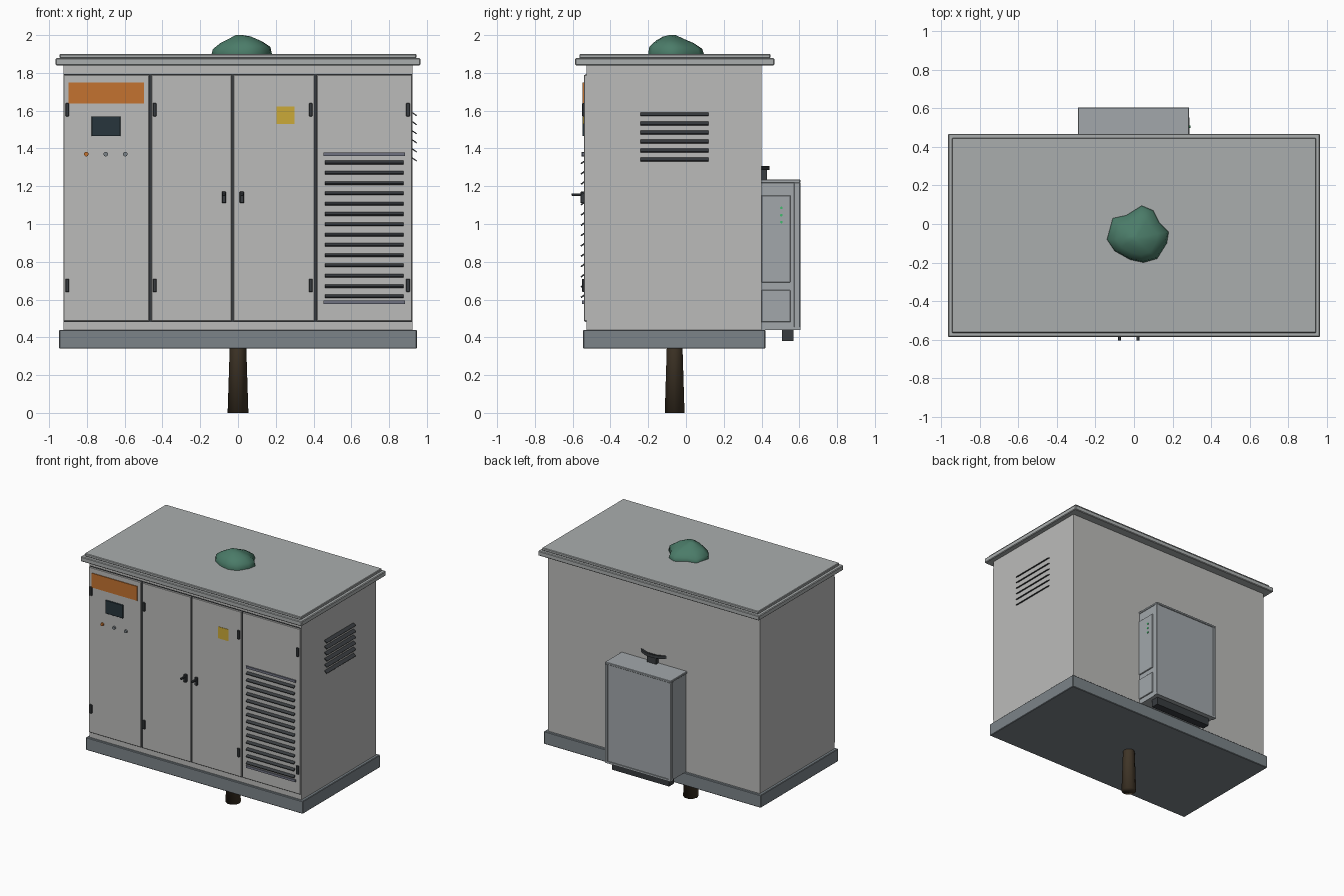
import bpy, bmesh, math
from mathutils import Matrix, Vector

if "Cube" in bpy.data.objects:
    bpy.data.objects.remove(bpy.data.objects["Cube"])

mats = {}
COLORS = {
    "light_grey": (0.50, 0.50, 0.49), "slate": (0.20, 0.23, 0.25), "roof_grey": (0.40, 0.42, 0.42),
    "unit_grey": (0.36, 0.39, 0.41), "dark": (0.04, 0.045, 0.05), "screen": (0.02, 0.035, 0.045),
    "orange": (0.55, 0.17, 0.03), "yellow": (0.60, 0.40, 0.04), "green_led": (0.05, 0.5, 0.15),
    "bark": (0.05, 0.035, 0.02), "leaf": (0.07, 0.20, 0.14), "frame": (0.16, 0.17, 0.22),
}


def finish(name, bm, color, smooth=False):
    bmesh.ops.recalc_face_normals(bm, faces=bm.faces)
    me = bpy.data.meshes.new(name)
    bm.to_mesh(me)
    bm.free()
    ob = bpy.data.objects.new(name, me)
    bpy.context.collection.objects.link(ob)
    if color not in mats:
        mats[color] = bpy.data.materials.new(color)
        mats[color].diffuse_color = (*COLORS[color], 1)
    me.materials.append(mats[color])
    for p in me.polygons:
        p.use_smooth = smooth
    return ob


def box(name, x, y, z, color, bevel=0.0, rot=None):
    """Box from (min, max) ranges, optionally rotated about its centre."""
    bm = bmesh.new()
    c = Vector(((x[0] + x[1]) / 2, (y[0] + y[1]) / 2, (z[0] + z[1]) / 2))
    m = Matrix.Translation(c)
    if rot:
        m = m @ Matrix.Rotation(rot[0], 4, rot[1])
    m = m @ Matrix.Diagonal((x[1] - x[0], y[1] - y[0], z[1] - z[0], 1))
    bmesh.ops.create_cube(bm, size=1, matrix=m)
    ob = finish(name, bm, color)
    if bevel:
        mod = ob.modifiers.new("bevel", "BEVEL")
        mod.width, mod.segments = bevel, 1
    return ob


def disc(name, c, r, depth, axis, color):
    bm = bmesh.new()
    m = Matrix.Translation(c) @ Matrix.Rotation(math.pi / 2, 4, axis)
    bmesh.ops.create_cone(bm, cap_ends=True, segments=16, radius1=r, radius2=r, depth=depth, matrix=m)
    return finish(name, bm, color)


def loft(name, rings, color):
    """Skin a list of equal-length point rings and cap both ends."""
    bm = bmesh.new()
    vs = [[bm.verts.new(p) for p in ring] for ring in rings]
    n = len(vs[0])
    for a, b in zip(vs, vs[1:]):
        for i in range(n):
            bm.faces.new((a[i], a[(i + 1) % n], b[(i + 1) % n], b[i]))
    bm.faces.new(vs[0])
    bm.faces.new(vs[-1])
    return finish(name, bm, color, True)


# Cabinet shell, plinth and two-step roof
box("cabinet_body", (-0.925, 0.925), (-0.528, 0.40), (0.44, 1.84), "light_grey")
box("plinth", (-0.947, 0.947), (-0.545, 0.42), (0.34, 0.44), "slate", 0.004)
box("roof_lip", (-0.965, 0.965), (-0.587, 0.468), (1.84, 1.878), "roof_grey", 0.005)
box("roof_top", (-0.944, 0.944), (-0.565, 0.447), (1.878, 1.90), "roof_grey", 0.004)

# Doors with dark gaps between them
box("door_gap_backing", (-0.92, 0.92), (-0.531, -0.52), (0.48, 1.795), "dark")
for i, (a, b) in enumerate([(-0.925, -0.47), (-0.459, -0.034), (-0.024, 0.406), (0.417, 0.922)]):
    box(f"door_{i + 1}", (a, b), (-0.541, -0.52), (0.485, 1.79), "light_grey", 0.003)

# Hinges
for i, x in enumerate((-0.904, -0.441, 0.385, 0.90)):
    for z in (0.675, 1.605):
        box(f"hinge_{i + 1}", (x - 0.01, x + 0.01), (-0.55, -0.53), (z - 0.035, z + 0.035), "dark", 0.003)

# Door handles
for x in (-0.075, 0.02):
    box("handle_plate", (x - 0.011, x + 0.011), (-0.558, -0.535), (1.11, 1.172), "dark", 0.003)
    box("handle_lever", (x - 0.008, x + 0.008), (-0.605, -0.55), (1.149, 1.162), "dark", 0.002)

# Control panel, sign and label
box("orange_sign", (-0.897, -0.498), (-0.547, -0.535), (1.637, 1.75), "orange")
box("display_screen", (-0.775, -0.622), (-0.549, -0.535), (1.465, 1.57), "screen", 0.002)
box("yellow_label", (0.205, 0.298), (-0.544, -0.535), (1.53, 1.622), "yellow")
for x, col in ((-0.803, "orange"), (-0.70, "slate"), (-0.597, "slate")):
    disc("panel_button", (x, -0.544, 1.37), 0.012, 0.018, "X", col)

# Front louvre: frame rails and slats tipped downwards
for z in (0.585, 1.37):
    box("louvre_rail", (0.453, 0.884), (-0.55, -0.535), (z - 0.009, z + 0.009), "frame")
for i in range(14):
    z = 1.328 - i * 0.0545
    box("louvre_slat", (0.46, 0.877), (-0.559, -0.529), (z - 0.004, z + 0.004), "dark",
        rot=(math.radians(35), "X"))

# Right side vent slats
for i in range(6):
    z = 1.583 - i * 0.048
    box("side_vent_slat", (0.915, 0.949), (-0.242, 0.12), (z - 0.003, z + 0.003), "dark",
        rot=(math.radians(35), "Y"))

# Rear cooling unit: case, lid, framed back panel, foot
box("unit_case", (-0.28, 0.28), (0.39, 0.572), (0.44, 1.225), "unit_grey")
box("unit_lid", (-0.29, 0.285), (0.39, 0.605), (1.218, 1.235), "unit_grey", 0.003)
box("unit_back_panel", (-0.275, 0.27), (0.56, 0.598), (0.45, 1.22), "unit_grey")
for a, b in ((-0.29, -0.268), (0.263, 0.285)):
    box("unit_back_post", (a, b), (0.572, 0.605), (0.44, 1.22), "unit_grey", 0.003)
box("unit_back_sill", (-0.29, 0.285), (0.572, 0.605), (0.44, 0.455), "unit_grey")
box("unit_foot", (-0.25, 0.25), (0.508, 0.568), (0.38, 0.445), "dark")

# Service panels and status lights on the unit's right side
box("unit_upper_panel", (0.27, 0.288), (0.40, 0.553), (0.69, 1.152), "unit_grey", 0.003)
box("unit_lower_panel", (0.27, 0.288), (0.40, 0.553), (0.48, 0.65), "unit_grey", 0.003)
for z in (1.01, 1.047, 1.085):
    disc("status_light", (0.288, 0.505, z), 0.007, 0.012, "Y", "green_led")

# Carry handle on top of the unit: post and bowed bar
box("unit_handle_post", (-0.04, 0.04), (0.40, 0.43), (1.23, 1.295), "dark")
arc = []
for i in range(9):
    t = i / 4 - 1
    x, y = 0.11 * t, 0.443 - 0.04 * t * t
    arc.append([(x, y - 0.015, 1.285), (x, y, 1.285), (x, y, 1.308), (x, y - 0.015, 1.308)])
bar = loft("unit_handle_bar", arc, "dark")
for p in bar.data.polygons:
    p.use_smooth = False

# Tree trunk rising through the cabinet
rings = []
for z, r in ((0, 0.055), (0.34, 0.044), (1.0, 0.035), (1.8, 0.025)):
    rings.append([(r * math.cos(k * math.tau / 10), -0.06 + r * math.sin(k * math.tau / 10), z) for k in range(10)])
loft("tree_trunk", rings, "bark")

# Leafy crown poking through the roof, lofted from one outline
outline = [(0.04, 0.095), (0.10, 0.07), (0.13, 0.01), (0.18, -0.04), (0.17, -0.10), (0.12, -0.18), (0.05, -0.20),
           (-0.02, -0.185), (-0.10, -0.14), (-0.14, -0.08), (-0.11, 0.03), (-0.04, 0.045)]
cx, cy = 0.005, -0.075
crown = []
for z, s in ((1.72, 0.4), (1.80, 0.85), (1.90, 1.0), (1.932, 0.95), (1.963, 0.68), (1.985, 0.38), (2.0, 0.12)):
    lift = 0.012 if 1.92 < z < 1.99 else 0
    crown.append([(cx + (x - cx) * s, cy + (y - cy) * s, z + lift * (x - y - 0.08) / 0.3) for x, y in outline])
loft("tree_crown", crown, "leaf")

for m in bpy.data.materials:
    if m.users and not m.is_grease_pencil:
        m.use_nodes = True
        m.node_tree.nodes["Principled BSDF"].inputs["Base Color"].default_value = m.diffuse_color
